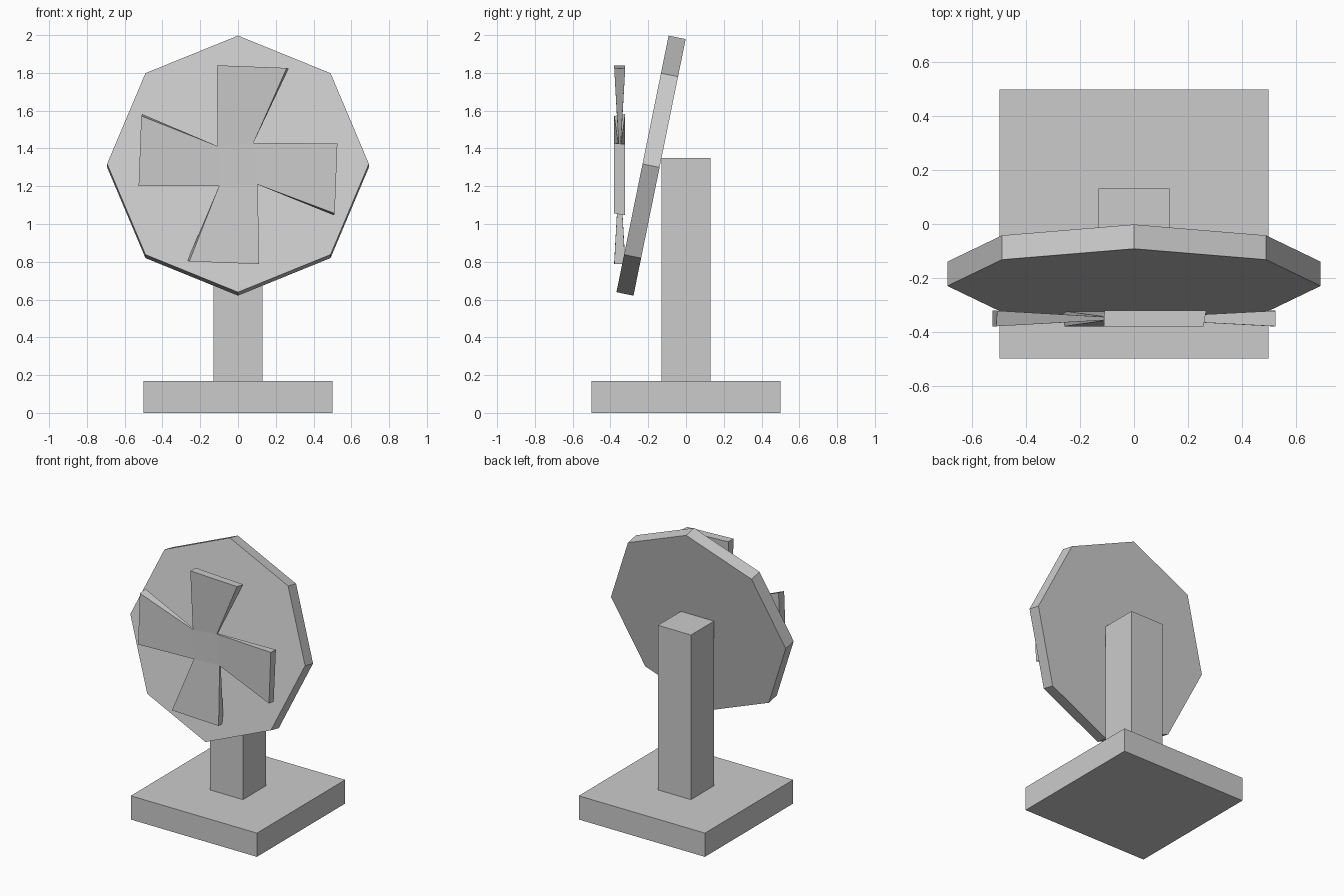
import bpy, bmesh
from math import radians
from mathutils import Matrix, Vector

if "Cube" in bpy.data.objects:
    bpy.data.objects.remove(bpy.data.objects["Cube"])


def box(name, width, z0, z1):
    bpy.ops.mesh.primitive_cube_add(size=1, location=(0, 0, (z0 + z1) / 2))
    ob = bpy.context.object
    ob.name = name
    ob.scale = (width, width, z1 - z0)
    return ob


# Square base and post
box("base", 1.0, 0, 0.17)
box("post", 0.262, 0.17, 1.35)

# Octagonal backing disc, leaning back
bpy.ops.mesh.primitive_cylinder_add(vertices=8, radius=0.693, depth=0.092,
                                    location=(0, -0.185, 1.309),
                                    rotation=(radians(78.5), 0, 0))
bpy.context.object.name = "octagon_disc"

# Four-bladed fan: thin hub plate, blades thicken towards the tips
HUB = [(-0.108, 0.098), (0.082, 0.116), (0.104, -0.105), (-0.1, -0.112)]
FRONT_TIP = [(-0.112, 0.526), (0.258, 0.512)]
BACK_TIP = [(-0.11, 0.526), (0.268, 0.508)]

bm = bmesh.new()
hub_front = [bm.verts.new((x, -0.006, z)) for x, z in HUB]
hub_back = [bm.verts.new((x, 0.006, z)) for x, z in HUB]
bm.faces.new(hub_front)
bm.faces.new(hub_back)
for i in range(4):
    rot = Matrix.Rotation(radians(90 * i), 3, 'Y')
    j = (i + 1) % 4
    f = [bm.verts.new(rot @ Vector((x, -0.029, z))) for x, z in FRONT_TIP]
    b = [bm.verts.new(rot @ Vector((x, 0.029, z))) for x, z in BACK_TIP]
    bm.faces.new((hub_front[i], f[0], f[1], hub_front[j]))
    bm.faces.new((hub_back[i], b[0], b[1], hub_back[j]))
    bm.faces.new((f[0], f[1], b[1], b[0]))
    bm.faces.new((hub_front[i], f[0], b[0], hub_back[i]))
    bm.faces.new((hub_front[j], f[1], b[1], hub_back[j]))
bmesh.ops.recalc_face_normals(bm, faces=bm.faces)
mesh = bpy.data.meshes.new("fan_blades")
bm.to_mesh(mesh)
bm.free()
fan = bpy.data.objects.new("fan_blades", mesh)
fan.location = (0, -0.351, 1.314)
bpy.context.collection.objects.link(fan)
